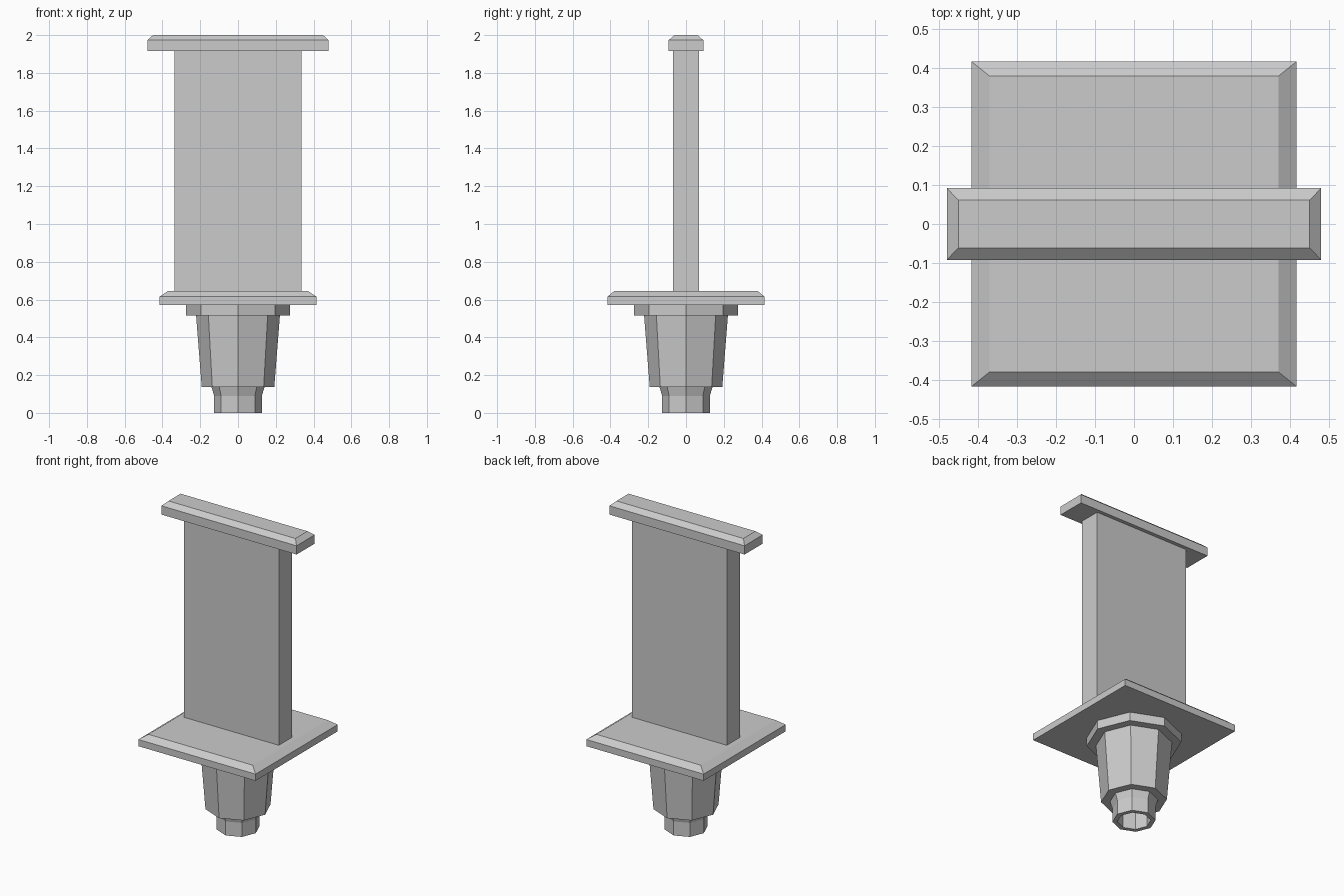
import bpy, bmesh, math

if "Cube" in bpy.data.objects:
    bpy.data.objects.remove(bpy.data.objects["Cube"])


def finish(name, bm):
    bmesh.ops.recalc_face_normals(bm, faces=bm.faces)
    mesh = bpy.data.meshes.new(name)
    bm.to_mesh(mesh)
    bm.free()
    obj = bpy.data.objects.new(name, mesh)
    bpy.context.collection.objects.link(obj)
    return obj


def loft(name, rings, cap_start=True, cap_end=True):
    """Skin a list of equally long vertex rings with quads."""
    bm = bmesh.new()
    rows = [[bm.verts.new(p) for p in ring] for ring in rings]
    n = len(rows[0])
    for a, b in zip(rows, rows[1:]):
        for i in range(n):
            j = (i + 1) % n
            bm.faces.new((a[i], a[j], b[j], b[i]))
    if cap_start:
        bm.faces.new(rows[0])
    if cap_end:
        bm.faces.new(rows[-1])
    return finish(name, bm)


def rect(x, y, z):
    return [(-x, -y, z), (x, -y, z), (x, y, z), (-x, y, z)]


def octagon(r, z):
    return [(r * math.cos(i * math.pi / 4), r * math.sin(i * math.pi / 4), z)
            for i in range(8)]


# Top crossbar with chamfered upper edge
loft("top_cap", [rect(0.48, 0.092, 1.917), rect(0.48, 0.092, 1.973),
                 rect(0.45, 0.061, 2.0)])

# Upright slab
loft("upright_panel", [rect(0.337, 0.068, 0.645), rect(0.337, 0.068, 1.918)])

# Square plate with chamfered upper edge
loft("square_plate", [rect(0.416, 0.416, 0.572), rect(0.416, 0.416, 0.615),
                      rect(0.37, 0.379, 0.646)])

# Eight-sided stem: bored foot, flared neck, tapered body and collar
stem_profile = [(0.098, 0.14), (0.098, 0.0), (0.126, 0.0), (0.126, 0.09),
                (0.14, 0.136), (0.192, 0.136), (0.222, 0.516),
                (0.276, 0.516), (0.276, 0.573)]
loft("octagonal_stem", [octagon(r, z) for r, z in stem_profile])
